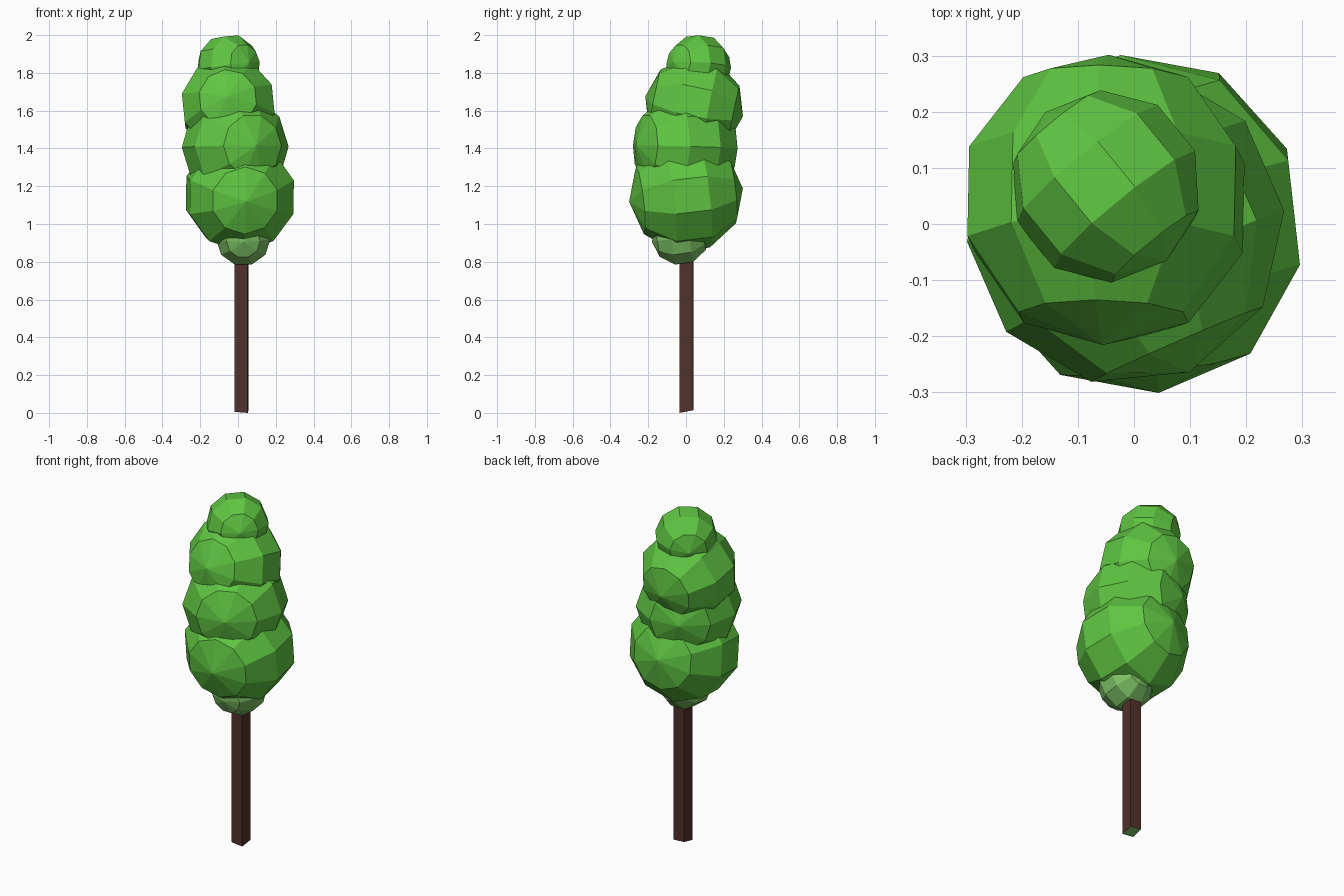
import bpy, bmesh, math
from mathutils import Vector, Matrix

if "Cube" in bpy.data.objects:
    bpy.data.objects.remove(bpy.data.objects["Cube"])


def material(name, rgb):
    m = bpy.data.materials.new(name)
    m.diffuse_color = (*rgb, 1)
    m.use_nodes = True
    m.node_tree.nodes["Principled BSDF"].inputs["Base Color"].default_value = m.diffuse_color
    return m


LEAF = material("leaf green", (0.115, 0.56, 0.054))
PALE = material("pale leaf green", (0.20, 0.53, 0.13))
BARK = material("bark brown", (0.083, 0.031, 0.024))


def finish(bm, name, mats):
    bmesh.ops.recalc_face_normals(bm, faces=bm.faces)
    me = bpy.data.meshes.new(name)
    bm.to_mesh(me)
    bm.free()
    for m in mats:
        me.materials.append(m)
    ob = bpy.data.objects.new(name, me)
    bpy.context.collection.objects.link(ob)
    return ob


def leaf_ball(name, centre, radius, axis, roll, mat, segs=10, rings=5):
    """Faceted sphere whose pole points along axis; roll turns its facets."""
    w = Vector(axis).normalized()
    u = Vector((0, 0, 1)).cross(w).normalized()
    v = w.cross(u)
    c = Vector(centre)
    bm = bmesh.new()
    front = bm.verts.new(c + w * radius)
    back = bm.verts.new(c - w * radius)
    loops = []
    for r in range(1, rings):
        t = math.pi * r / rings
        loop = []
        for s in range(segs):
            a = math.radians(roll) + 2 * math.pi * s / segs
            d = w * math.cos(t) + (u * math.cos(a) + v * math.sin(a)) * math.sin(t)
            loop.append(bm.verts.new(c + d * radius))
        loops.append(loop)
    for s in range(segs):
        n = (s + 1) % segs
        bm.faces.new((front, loops[0][s], loops[0][n]))
        bm.faces.new((back, loops[-1][n], loops[-1][s]))
        for a, b in zip(loops, loops[1:]):
            bm.faces.new((a[s], b[s], b[n], a[n]))
    return finish(bm, name, [mat])


# Foliage, bottom to top
leaf_ball("foliage_base", (0.028, -0.03, 0.928), 0.152, (0.0, -1, -0.15), 0, PALE)
leaf_ball("foliage_lower", (0.010, 0.0, 1.153), 0.305, (0.11, -0.98, -0.115), 18, LEAF)
leaf_ball("foliage_middle", (-0.015, -0.004, 1.408), 0.284, (0.4, -0.92, 0.03), 0, LEAF)
leaf_ball("foliage_upper", (-0.05, 0.043, 1.623), 0.264, (-0.02, -0.98, 0.2), 24, LEAF)
leaf_ball("foliage_top", (-0.05, 0.067, 1.835), 0.172, (0.63, -0.77, 0.12), 4, LEAF)

# Square trunk with a slightly slanted foot; its end cap is green
bm = bmesh.new()
bmesh.ops.create_cube(bm, size=1)
bmesh.ops.transform(bm, verts=bm.verts, matrix=Matrix.Translation((0.018, 0.003, 0.45))
                    @ Matrix.Rotation(math.radians(-3), 4, 'Z')
                    @ Matrix.Diagonal((0.071, 0.071, 0.90, 1)))
for v in bm.verts:
    if v.co.z < 0.1:
        v.co.z = max(0, 0.009 + 0.2 * v.co.y - 0.07 * (v.co.x - 0.018))
bm.normal_update()
for f in bm.faces:
    f.material_index = 1 if f.normal.z < -0.5 else 0
finish(bm, "trunk", [BARK, PALE])
